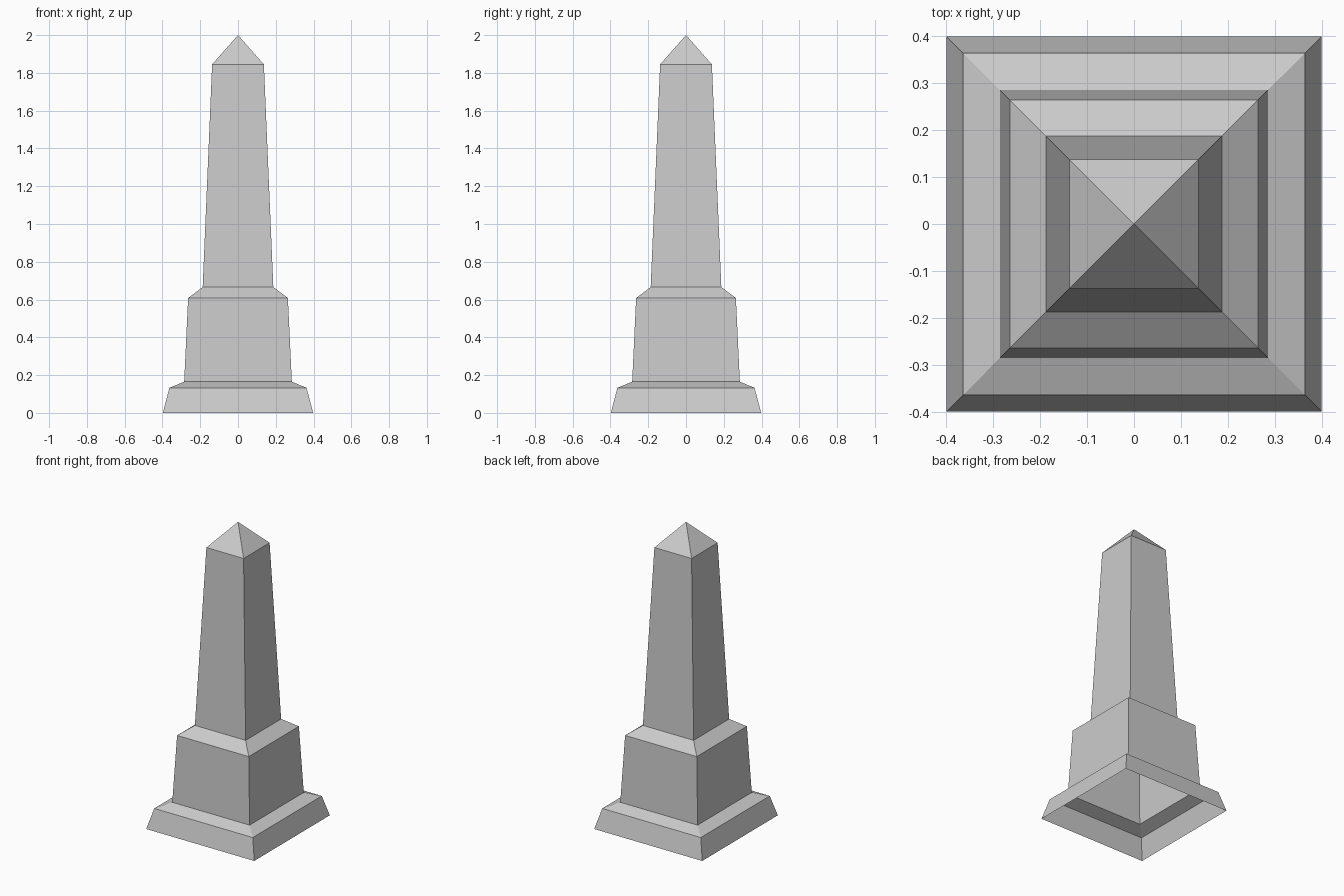
import bpy, bmesh

if "Cube" in bpy.data.objects:
    bpy.data.objects.remove(bpy.data.objects["Cube"])

# Square rings (half width, height) from the open foot to the shaft top
RINGS = [(0.398, 0.0), (0.363, 0.133), (0.285, 0.165), (0.264, 0.608),
         (0.187, 0.666), (0.137, 1.845)]
APEX_Z = 2.0


def square_shell(name, rings, apex_z=None):
    """Open-bottomed stack of square rings, optionally closed by a point."""
    bm = bmesh.new()
    loops = [[bm.verts.new((sx * r, sy * r, z))
              for sx, sy in ((-1, -1), (1, -1), (1, 1), (-1, 1))]
             for r, z in rings]
    for low, high in zip(loops, loops[1:]):
        for i in range(4):
            j = (i + 1) % 4
            bm.faces.new((low[i], low[j], high[j], high[i]))
    if apex_z is not None:
        tip = bm.verts.new((0, 0, apex_z))
        for i in range(4):
            bm.faces.new((loops[-1][i], loops[-1][(i + 1) % 4], tip))
    mesh = bpy.data.meshes.new(name)
    bm.to_mesh(mesh)
    bm.free()
    obj = bpy.data.objects.new(name, mesh)
    bpy.context.collection.objects.link(obj)
    return obj


# Flared foot with its sloped ledge
square_shell("base", RINGS[0:3])
# Pedestal block with its sloped shoulder
square_shell("pedestal", RINGS[2:5])
# Tapering shaft ending in a pyramid point
square_shell("obelisk_shaft", RINGS[4:6], APEX_Z)
